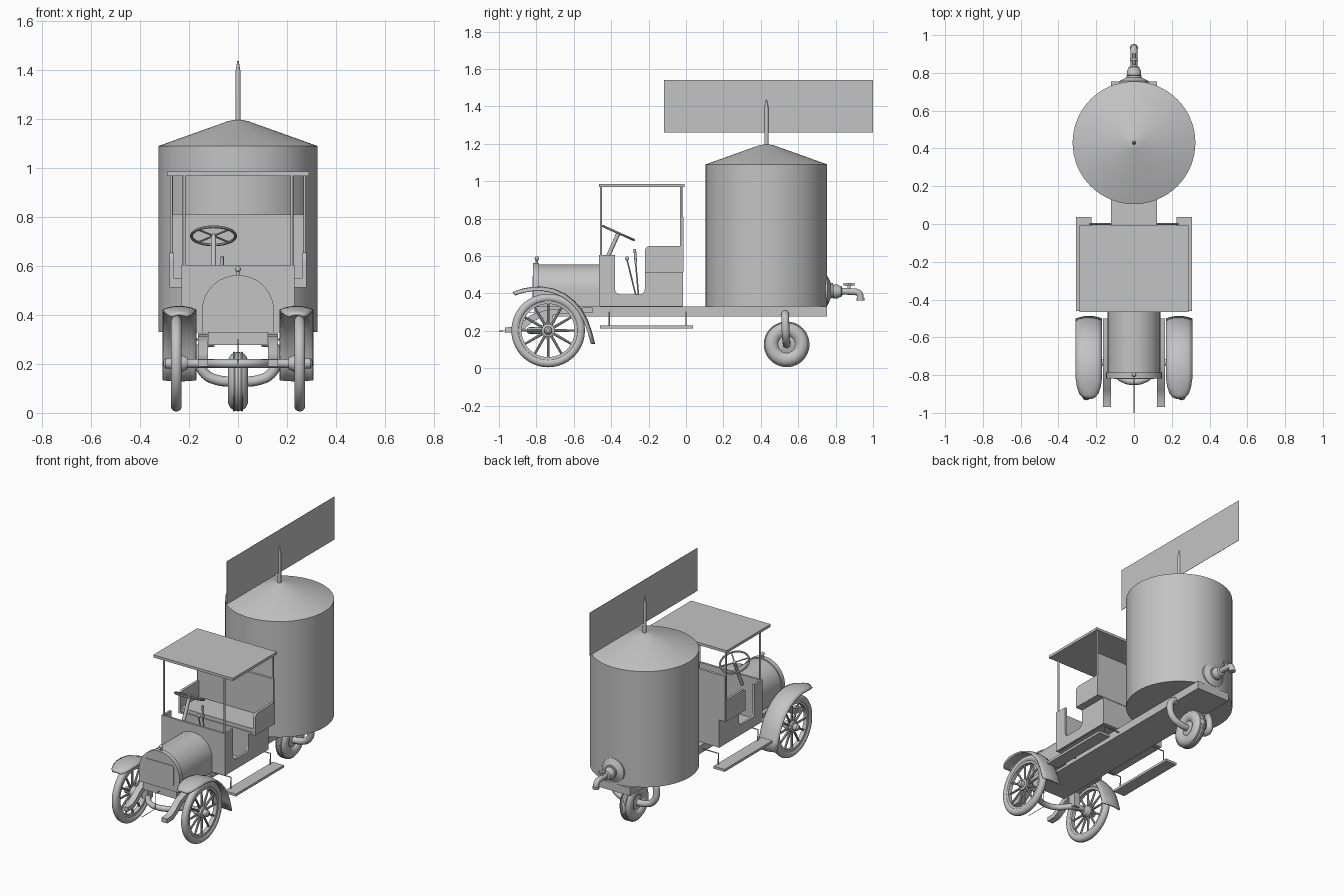
import bpy, bmesh, math
from mathutils import Vector

if "Cube" in bpy.data.objects:
    bpy.data.objects.remove(bpy.data.objects["Cube"])

GREY = bpy.data.materials.new("plain grey")
GREY.diffuse_color = (0.55, 0.55, 0.55, 1)
GREY.use_nodes = True
GREY.node_tree.nodes["Principled BSDF"].inputs["Base Color"].default_value = GREY.diffuse_color


def add(name, mesh, angle=35):
    mesh.materials.clear()
    mesh.materials.append(GREY)
    for p in mesh.polygons:
        p.use_smooth = True
        p.material_index = 0
    mesh.set_sharp_from_angle(angle=math.radians(angle))
    ob = bpy.data.objects.new(name, mesh)
    bpy.context.collection.objects.link(ob)
    return ob


def finish(name, bm):
    bmesh.ops.recalc_face_normals(bm, faces=bm.faces[:])
    me = bpy.data.meshes.new(name)
    bm.to_mesh(me)
    bm.free()
    return add(name, me)


def prism(name, pts, axis, a, b):
    """Extrude a 2D outline along x (points are y,z) or y (points are x,z)."""
    bm = bmesh.new()
    put = (lambda p, q, d: (d, p, q)) if axis == 'x' else (lambda p, q, d: (p, d, q))
    lo = [bm.verts.new(put(p, q, a)) for p, q in pts]
    hi = [bm.verts.new(put(p, q, b)) for p, q in pts]
    n = len(pts)
    bm.faces.new(lo)
    bm.faces.new(hi[::-1])
    for i in range(n):
        j = (i + 1) % n
        bm.faces.new((lo[i], hi[i], hi[j], lo[j]))
    return finish(name, bm)


def box(name, x0, x1, y0, y1, z0, z1):
    return prism(name, [(y0, z0), (y1, z0), (y1, z1), (y0, z1)], 'x', x0, x1)


def lathe(name, prof, loc, axis, n=32, closed=False):
    """Spin a (radius, height) profile about an axis through loc."""
    q = Vector(axis).to_track_quat('Z', 'Y')
    bm = bmesh.new()
    rings = []
    for r, h in prof:
        rings.append([bm.verts.new(Vector(loc) + q @ Vector(
            (r * math.cos(math.tau * k / n), r * math.sin(math.tau * k / n), h))) for k in range(n)])
    m = len(rings)
    for i in range(m if closed else m - 1):
        A, B = rings[i], rings[(i + 1) % m]
        for k in range(n):
            l = (k + 1) % n
            bm.faces.new((A[k], A[l], B[l], B[k]))
    if not closed:
        bm.faces.new(rings[0])
        bm.faces.new(rings[-1][::-1])
    return finish(name, bm)


def rod(name, a, b, r, r2=None, n=12):
    d = Vector(b) - Vector(a)
    return lathe(name, [(r, 0), (r if r2 is None else r2, d.length)], a, d, n)


def ring(name, loc, axis, major, minor, n=48, m=14):
    prof = [(major + minor * math.cos(math.tau * k / m), minor * math.sin(math.tau * k / m)) for k in range(m)]
    return lathe(name, prof, loc, axis, n, True)


def ball(name, loc, r):
    prof = [(max(r * math.sin(math.pi * k / 8), r * .02), -r * math.cos(math.pi * k / 8)) for k in range(9)]
    return lathe(name, prof, loc, (0, 0, 1), 16)


def pipe(name, pts, r, smooth=True):
    cu = bpy.data.curves.new(name, 'CURVE')
    cu.dimensions = '3D'
    cu.bevel_depth, cu.bevel_resolution, cu.use_fill_caps = r, 4, True
    cu.resolution_u = 8
    sp = cu.splines.new('BEZIER')
    sp.bezier_points.add(len(pts) - 1)
    for bp, p in zip(sp.bezier_points, pts):
        bp.co = p
        bp.handle_left_type = bp.handle_right_type = 'AUTO' if smooth else 'VECTOR'
    tmp = bpy.data.objects.new("tmp", cu)
    bpy.context.collection.objects.link(tmp)
    dg = bpy.context.evaluated_depsgraph_get()
    me = bpy.data.meshes.new_from_object(tmp.evaluated_get(dg))
    bpy.data.objects.remove(tmp)
    return add(name, me)


def arc(cx, cy, r, a0, a1, n=6):
    return [(cx + r * math.cos(math.radians(a0 + (a1 - a0) * k / n)),
             cy + r * math.sin(math.radians(a0 + (a1 - a0) * k / n))) for k in range(n + 1)]


# water tank with conical lid, mast and sign board
lathe("tank", [(.325, .33), (.325, 1.09), (.04, 1.192), (.012, 1.197)], (0, .43, 0), (0, 0, 1), 64)
lathe("mast", [(.011, 1.19), (.011, 1.39), (.003, 1.437)], (0, .43, 0), (0, 0, 1), 16)
box("sign_board", -.001, .001, -.118, 1.0, 1.26, 1.542)

# tap at the back of the tank
lathe("tap_flange", [(.078, 0), (.078, .012), (.04, .03), (.04, .04)], (0, .745, .415), (0, 1, 0))
lathe("tap_nut", [(.028, 0), (.038, .008), (.038, .03), (.03, .042), (.03, .05), (.018, .055)],
      (0, .78, .41), (0, 1, 0), 24)
pipe("tap_spout", [(0, .8, .41), (0, .88, .41), (0, .925, .4), (0, .933, .365)], .018)
lathe("tap_lip", [(.021, 0), (.021, .014)], (0, .933, .362), (0, 0, 1), 20)
rod("tap_stem", (0, .872, .41), (0, .872, .45), .008)
rod("tap_handle", (0, .842, .45), (0, .902, .45), .007)
rod("tap_handle_cross", (-.022, .872, .45), (.022, .872, .45), .007)

# chassis and rear wheel with bowed fork
box("chassis", -.122, .122, -.81, .755, .278, .33)
ring("rear_tyre", (0, .538, .128), (1, 0, 0), .08, .041, 48, 18)
for x in (-.016, 0, .016):
    ring("tyre_rib", (x, .538, .128), (1, 0, 0), .117, .005, 48, 8)
lathe("rear_hub", [(.048, -.022), (.02, -.03), (.02, .03), (.048, .022)], (0, .538, .128), (1, 0, 0))
for s in (-1, 1):
    pipe("rear_fork", [(s * .1, .53, .292), (s * .137, .53, .282), (s * .158, .532, .215),
                       (s * .135, .535, .16), (s * .08, .538, .133), (s * .015, .538, .128)], .021)

# front axle, bowed forward, and starting crank
pipe("front_axle", [(-.25, -.737, .202), (-.15, -.737, .202), (-.07, -.815, .202), (0, -.835, .202),
                    (.07, -.815, .202), (.15, -.737, .202), (.25, -.737, .202)], .018)
pipe("crank", [(0, -1, .2), (0, -.86, .2), (0, -.86, .3), (0, -.8, .3)], .002, False)

FENDER = [(-.925, .402), (-.905, .411), (-.87, .422), (-.825, .43), (-.77, .432), (-.71, .422), (-.65, .396),
          (-.6, .358), (-.56, .312), (-.53, .258), (-.508, .196), (-.491, .13)]
TAPER = [.45, .72, .9, 1]
for s in (-1, 1):
    # spoked front wheels
    c = Vector((s * .252, -.737, .202))
    ring("front_tyre", c, (1, 0, 0), .174, .0225, 64)
    lathe("front_rim", [(.142, -.013), (.16, -.015), (.16, .015), (.142, .013)], c, (1, 0, 0), 64, True)
    for k in range(12):
        a = math.tau * k / 12
        d = Vector((0, math.cos(a), math.sin(a)))
        rod("spoke", c + d * .02, c + d * .148, .008, .006, 8)
    lathe("front_hub", [(.024, -.045), (.036, -.018), (.036, .018), (.022, .022), (.02, .045), (.01, .053)],
          c, (s, 0, 0), 24)
    # curved leaf spring arms
    top = [(-.5, .325), (-.62, .322), (-.75, .312), (-.83, .285), (-.88, .245), (-.92, .222), (-.968, .218)]
    low = [(-.968, .19), (-.905, .192), (-.86, .215), (-.81, .255), (-.74, .283), (-.62, .295), (-.5, .295)]
    prism("spring_arm", top + low, 'x', s * .122, s * .163)
    box("spring_block", s * .122, s * .163, -.765, -.71, .19, .3)
    # mudguard: a crowned strip, rounded at the front
    bm = bmesh.new()
    rows = []
    for i, (y, z) in enumerate(FENDER):
        w = .068 * (TAPER[i] if i < 4 else 1)
        v = Vector((y + .737, z - .2)).normalized()
        rows.append([bm.verts.new((s * .239 + w * t, y - v.x * .014 * t * t, z - v.y * .014 * t * t))
                     for t in (-1, -.66, -.33, 0, .33, .66, 1)])
    for A, B in zip(rows, rows[1:]):
        for k in range(6):
            bm.faces.new((A[k], A[k + 1], B[k + 1], B[k]))
    m = finish("mudguard", bm).modifiers.new("thickness", 'SOLIDIFY')
    m.thickness, m.offset = .01, 0
    # running board on thin brackets
    box("running_board", s * .225, s * .307, -.46, .037, .212, .228)
    for y in (-.41, 0):
        pipe("board_bracket", [(s * .1, y, .3), (s * .235, y, .3), (s * .235, y, .225)], .004, False)
    # cab side with rounded door cut-out
    side = [(-.465, .33), (-.015, .33), (-.015, .52), (-.22, .52)]
    side += arc(-.25, .425, .03, 0, -90) + arc(-.35, .425, .03, -90, -180) + [(-.38, .605), (-.465, .605)]
    prism("cab_side", side, 'x', s * .218, s * .231)
    # seat arm with rounded front corner
    prism("seat_arm", [(-.015, .515), (-.015, .655)] + arc(-.19, .625, .03, 90, 180) + [(-.22, .515)],
          'x', s * .264, s * .28)
    # roof posts
    rod("front_post", (s * .22, -.455, .6), (s * .22, -.455, .975), .006)
    rod("rear_post", (s * .272, -.026, .64), (s * .272, -.026, .975), .006)

# cab body, bench and roof
box("dash_panel", -.231, .231, -.466, -.452, .33, .605)
box("cab_floor", -.22, .22, -.46, -.02, .328, .342)
box("seat_box", -.22, .22, -.22, -.016, .335, .515)
box("seat_base", -.279, .279, -.22, -.015, .512, .525)
box("seat_cushion", -.264, .264, -.215, -.025, .52, .55)
box("seat_back", -.276, .276, -.03, -.013, .515, .81)
box("roof", -.289, .289, -.466, -.009, .968, .985)


# bonnet, radiator and filler cap
def arch(w, z0, z1):
    return [(w, z0)] + arc(0, z1 - w, w, 0, 180, 24) + [(-w, z0)]


prism("bonnet", arch(.139, .33, .555), 'y', -.79, -.455)
prism("radiator", arch(.147, .328, .563), 'y', -.817, -.786)
grille = []
for cx, cz, a in ((.094, .482, 0), (-.094, .482, 90), (-.094, .375, 180), (.094, .375, 270)):
    grille += arc(cx, cz, .012, a, a + 90, 4)
prism("grille", grille, 'y', -.821, -.81)
rod("cap_stem", (0, -.797, .55), (0, -.797, .583), .007)
ball("cap", (0, -.797, .587), .012)

# steering wheel and column
hub, up = Vector((-.1, -.361, .723)), Vector((0, .41, .912))
ring("steering_wheel", hub, up, .09, .006, 40, 8)
u, v = Vector((1, 0, 0)), Vector((0, .912, -.41))
for k in range(4):
    a = math.tau * (k + .5) / 4
    rod("steering_spoke", hub, hub + (u * math.cos(a) + v * math.sin(a)) * .088, .004, None, 8)
rod("steering_column", hub - up * .19, hub + up * .006, .011)

# hand levers
rod("lever_one", (-.065, -.256, .34), (-.065, -.315, .58), .004)
ball("lever_knob", (-.065, -.315, .587), .011)
rod("lever_two", (-.065, -.25, .34), (-.065, -.272, .6), .004)
rod("lever_grip", (-.065, -.268, .56), (-.065, -.274, .638), .007)
